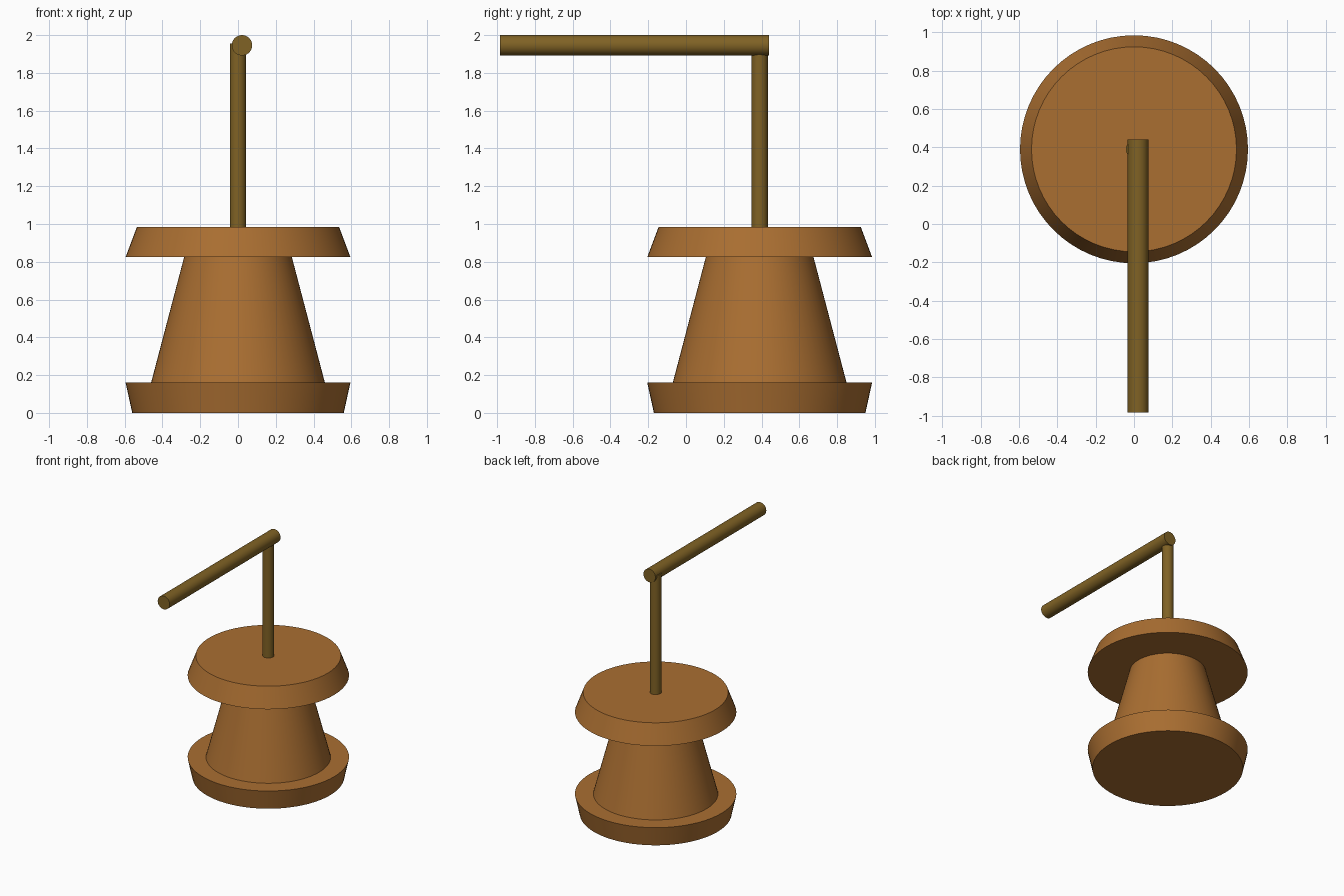
import bpy, math

if "Cube" in bpy.data.objects:
    bpy.data.objects.remove(bpy.data.objects["Cube"])


def material(name, rgb):
    m = bpy.data.materials.new(name)
    m.diffuse_color = (*rgb, 1)
    m.use_nodes = True
    m.node_tree.nodes["Principled BSDF"].inputs["Base Color"].default_value = m.diffuse_color
    return m


WOOD = material("orange brown wood", (0.40, 0.157, 0.031))
ROD = material("olive brown rod", (0.215, 0.122, 0.018))
CY = 0.39  # the round body sits behind the centre


def cone(name, r1, r2, start, length, mat, rot=(0, 0, 0), sides=64):
    """Capped cone or cylinder running from start along its own z axis."""
    bpy.ops.mesh.primitive_cone_add(vertices=sides, radius1=r1, radius2=r2, depth=length)
    ob = bpy.context.object
    ob.name = name
    for v in ob.data.vertices:
        v.co.z += length / 2
    ob.location = start
    ob.rotation_euler = rot
    ob.data.materials.append(mat)
    bpy.ops.object.shade_smooth_by_angle(angle=math.radians(30))
    return ob


# Round body: flared base, tapered middle, wide lid
cone("base", 0.56, 0.595, (0, CY, 0), 0.16, WOOD)
cone("body", 0.46, 0.285, (0, CY, 0.16), 0.665, WOOD)
cone("lid", 0.595, 0.535, (0, CY, 0.825), 0.16, WOOD)

# Crank: upright stem and the long bar running forward from its top
cone("stem", 0.043, 0.043, (0, CY, 0.985), 0.97, ROD, sides=32)
cone("crank_bar", 0.054, 0.054, (0.021, 0.44, 1.946), 1.425, ROD,
     rot=(math.radians(90), 0, 0), sides=32)
